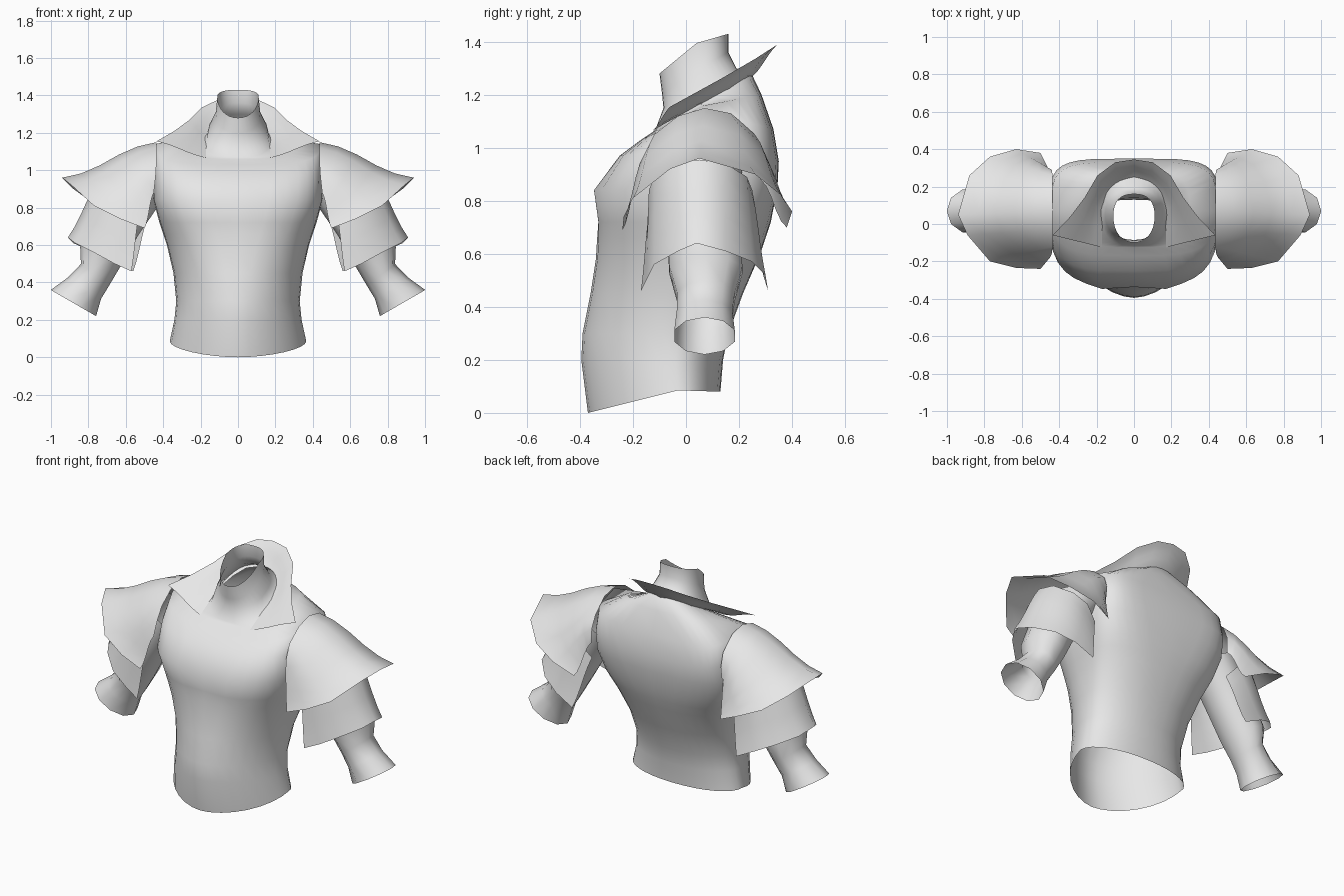
import bpy, math
from mathutils import Vector

grey = bpy.data.materials.new("light_grey")
grey.diffuse_color = (0.8, 0.8, 0.8, 1)


def grid(name, rows, closed=False, mirror=True):
    """Skin rows of points with quads, smooth shaded."""
    n = len(rows[0])
    faces = []
    for i in range(len(rows) - 1):
        for j in range(n if closed else n - 1):
            k = (j + 1) % n
            faces.append((i * n + j, (i + 1) * n + j, (i + 1) * n + k, i * n + k))
    me = bpy.data.meshes.new(name)
    me.from_pydata([tuple(p) for r in rows for p in r], [], faces)
    me.materials.append(grey)
    ob = bpy.data.objects.new(name, me)
    bpy.context.collection.objects.link(ob)
    me.shade_smooth()
    if mirror:
        m = ob.modifiers.new("mirror", 'MIRROR')
        m.use_clip = True
    return ob


def flare(name, root, rim, bell, steps=5):
    """Open sheet from a root edge to a rim edge, with an S-shaped bell profile."""
    rows = []
    for i in range(steps + 1):
        t = i / steps
        lift = Vector((0, 0, bell * math.sin(2 * math.pi * t)))
        rows.append([Vector(a).lerp(Vector(b), t) + lift for a, b in zip(root, rim)])
    return grid(name, rows)


def power(v, e):
    return math.copysign(abs(v) ** e, v)


# torso and neck: z front, z side, z back, half width, y side, y front, y back,
# then squareness of the front and back halves (1 is round, less is boxier)
levels = [
    (0.00, 0.085, 0.08, 0.365, -0.03, -0.37, 0.13, 1.12, 0.95),
    (0.20, 0.20, 0.20, 0.34, -0.04, -0.395, 0.14, 1.12, 0.95),
    (0.30, 0.30, 0.30, 0.33, -0.03, -0.39, 0.16, 1.1, 0.95),
    (0.45, 0.45, 0.45, 0.345, 0.00, -0.36, 0.215, 1.0, 0.9),
    (0.58, 0.60, 0.60, 0.38, 0.05, -0.34, 0.28, 0.85, 0.8),
    (0.66, 0.66, 0.66, 0.40, 0.08, -0.335, 0.30, 0.75, 0.75),
    (0.72, 0.72, 0.72, 0.42, 0.10, -0.33, 0.32, 0.68, 0.68),
    (0.84, 0.85, 0.85, 0.455, 0.10, -0.335, 0.345, 0.6, 0.55),
    (0.97, 1.00, 0.95, 0.45, 0.08, -0.25, 0.35, 0.55, 0.45),
    (1.03, 1.14, 1.07, 0.44, 0.07, -0.17, 0.33, 0.6, 0.45),
    (1.06, 1.16, 1.20, 0.30, 0.07, -0.125, 0.285, 0.6, 0.6),
    (1.07, 1.165, 1.27, 0.168, 0.05, -0.115, 0.252, 0.7, 0.85),
    (1.15, 1.23, 1.30, 0.155, 0.05, -0.085, 0.19, 0.9, 0.9),
    (1.20, 1.30, 1.36, 0.12, 0.045, -0.09, 0.16, 0.9, 0.9),
    (1.28, 1.395, 1.43, 0.11, 0.04, -0.10, 0.16, 0.95, 0.8),
]
rows = []
for zf, zs, zb, w, ys, yf, yb, ef, eb in levels:
    ring = []
    for j in range(32):
        a = 2 * math.pi * j / 32
        c = math.cos(a)
        c = 0 if abs(c) < 1e-6 else c
        ye, ze, e = (yf, zf, ef) if c > 0 else (yb, zb, eb)
        k = abs(c) ** e
        x = -w * power(math.sin(a), e)
        y = ys + (ye - ys) * k
        z = zs + (ze - zs) * k
        if c > 0:  # chest muscles swell either side of the middle
            y -= 0.02 * math.exp(-((abs(x) - 0.14) / 0.09) ** 2 - ((z - 0.82) / 0.09) ** 2)
        ring.append((x, y, z))
    rows.append(ring)
grid("torso", rows, closed=True, mirror=False)

# arm with flared cuff: centre, radius across, radius in y, slope of the ring
arm = [
    ((0.50, 0.07, 0.93), 0.13, 0.15, 30),
    ((0.65, 0.06, 0.72), 0.135, 0.14, 30),
    ((0.735, 0.075, 0.54), 0.12, 0.145, 25),
    ((0.765, 0.075, 0.44), 0.095, 0.115, 38),
    ((0.82, 0.07, 0.37), 0.105, 0.11, 33),
    ((0.88, 0.07, 0.29), 0.14, 0.12, 30),
]
rows = []
for c, r, ry, deg in arm:
    u = Vector((math.cos(math.radians(deg)), 0, math.sin(math.radians(deg))))
    rows.append([Vector(c) + u * r * math.cos(k * math.pi / 5)
                 + Vector((0, ry * math.sin(k * math.pi / 5), 0)) for k in range(10)])
grid("arm", rows, closed=True)

# shoulder cap, front to top to back
flare("shoulder_cap",
      [(.45, -.18, .88), (.44, -.16, .97), (.435, -.12, 1.05), (.435, -.03, 1.12), (.435, .07, 1.15),
       (.435, .17, 1.13), (.435, .26, 1.05), (.44, .29, .97), (.45, .28, .88)],
      [(.50, -.24, .69), (.63, -.235, .74), (.77, -.20, .81), (.89, -.06, .92), (.94, .05, .96),
       (.88, .26, .90), (.77, .36, .82), (.63, .40, .76), (.50, .38, .70)], 0.016)

# lower sleeve tier, tucked up under the cap
flare("sleeve_tier",
      [(.53, -.14, .76), (.56, -.14, .84), (.63, -.12, .89), (.71, -.05, .94), (.74, .05, .955),
       (.72, .15, .94), (.64, .23, .89), (.55, .25, .84), (.48, .23, .76)],
      [(.57, -.17, .46), (.66, -.15, .50), (.77, -.12, .56), (.87, -.03, .61), (.91, .04, .64),
       (.88, .15, .61), (.79, .25, .57), (.68, .30, .52), (.56, .31, .46)], 0.01)

# tall open collar, front corner round to the middle of the back
flare("collar",
      [(.17, -.125, 1.065), (.17, -.03, 1.12), (.165, .07, 1.17), (.14, .15, 1.21),
       (.09, .21, 1.25), (0, .252, 1.27)],
      [(.435, -.06, 1.155), (.34, .04, 1.21), (.265, .14, 1.265), (.195, .26, 1.335),
       (.10, .33, 1.38), (0, .345, 1.39)], -0.004)
